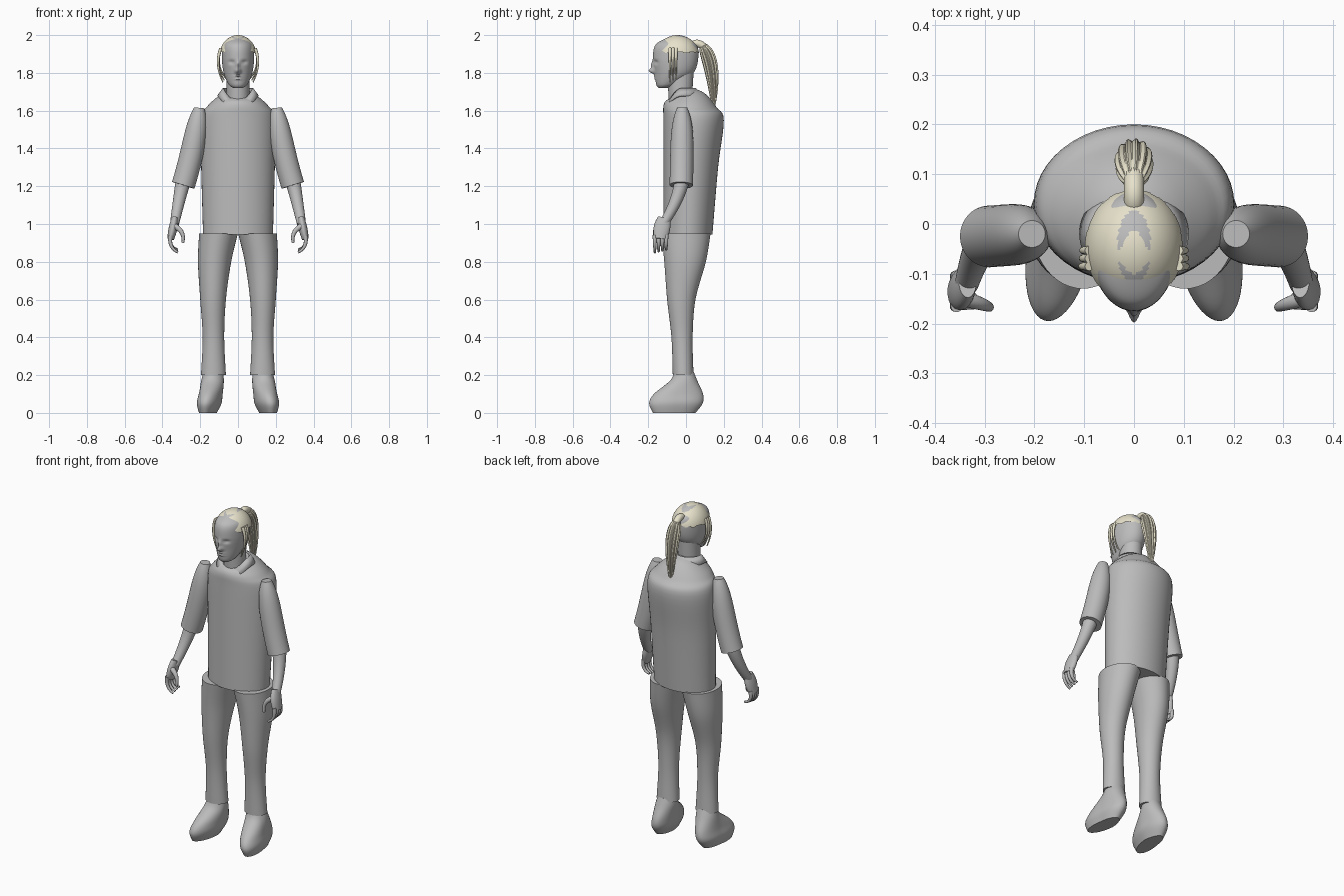
import bpy, bmesh, math
from mathutils import Vector

if "Cube" in bpy.data.objects:
    bpy.data.objects.remove(bpy.data.objects["Cube"])


def material(name, red, green, blue):
    mat = bpy.data.materials.new(name)
    mat.use_nodes = True
    mat.diffuse_color = (red, green, blue, 1)
    mat.node_tree.nodes["Principled BSDF"].inputs["Base Color"].default_value = mat.diffuse_color
    return mat


GREY = material("plain_grey", .5, .5, .5)
BLONDE = material("pale_blonde", .8, .76, .6)


def finish(name, bm, materials, mirror=False):
    bmesh.ops.recalc_face_normals(bm, faces=bm.faces[:])
    mesh = bpy.data.meshes.new(name)
    bm.to_mesh(mesh)
    bm.free()
    obj = bpy.data.objects.new(name, mesh)
    bpy.context.collection.objects.link(obj)
    for mat in materials:
        mesh.materials.append(mat)
    bpy.ops.object.select_all(action="DESELECT")
    obj.select_set(True)
    bpy.context.view_layer.objects.active = obj
    bpy.ops.object.shade_smooth_by_angle(angle=math.radians(40))
    if mirror:
        obj.modifiers.new("other_side", "MIRROR").use_mirror_merge = False
    return obj


def skin(name, loops, mat, mirror):
    """Join equal loops of points into a closed surface."""
    bm = bmesh.new()
    rows = [[bm.verts.new(point) for point in loop] for loop in loops]
    for low, high in zip(rows, rows[1:]):
        for i in range(len(low)):
            bm.faces.new((low[i - 1], low[i], high[i], high[i - 1]))
    bm.faces.new(rows[0])
    bm.faces.new(rows[-1])
    finish(name, bm, [mat], mirror)


def ring(z, width, front, back, x=0, tilt=0):
    return Vector((z, width, front, back, x, tilt))


def smooth(keys, steps):
    """Catmull-Rom samples through the key sections."""
    for i in range(len(keys) - 1):
        a, b, c, d = keys[max(i - 1, 0)], keys[i], keys[i + 1], keys[min(i + 2, len(keys) - 1)]
        for step in range(steps):
            t = step / steps
            yield b + ((c - a) * t + (2 * a - 5 * b + 4 * c - d) * t ** 2
                       + (3 * b - 3 * c + d - a) * t ** 3) / 2
    yield keys[-1]


def loft(name, *keys, mirror=False, shape=None, sides=48, steps=6):
    """Stack oval sections along z."""
    loops = []
    for z, width, front, back, x, tilt in smooth(keys, steps):
        loop = []
        for i in range(sides):
            angle = math.tau * i / sides
            dy = math.sin(angle) * (back - front) / 2
            point = Vector((x + math.cos(angle) * width / 2, (front + back) / 2 + dy, z + tilt * dy))
            if shape:
                shape(point)
            loop.append(point)
        loops.append(loop)
    skin(name, loops, GREY, mirror)


def tube(name, start, bend, end, radius, mat=GREY, mirror=True, flat=1, sides=16, ridges=0):
    """Sweep an oval along a bent path; radius is a rule over the path."""
    start, bend, end = Vector(start), Vector(bend), Vector(end)
    steps = 20
    loops = []
    for step in range(steps + 1):
        t = step / steps
        centre = start.lerp(bend, t).lerp(bend.lerp(end, t), t)
        along = (bend - start).lerp(end - bend, t).normalized()
        across = along.cross(Vector((1, 0, 0))).normalized()
        other = along.cross(across)
        loop = []
        for i in range(sides):
            angle = math.tau * i / sides
            r = radius(t) * (1 + .1 * math.sin(ridges * angle))
            loop.append(centre + r * (across * flat * math.cos(angle) + other * math.sin(angle)))
        loops.append(loop)
    skin(name, loops, mat, mirror)


def taper(start, end):
    return lambda t: start + (end - start) * t


# Shirt, with the neckline dipping at the front
loft("shirt",
     ring(z=.945, width=.37, front=-.12, back=.14),
     ring(z=1.3, width=.39, front=-.12, back=.17),
     ring(z=1.55, width=.4, front=-.12, back=.2),
     ring(z=1.62, width=.33, front=-.12, back=.16),
     ring(z=1.67, width=.22, front=-.11, back=.1, tilt=.2),
     ring(z=1.69, width=.13, front=-.09, back=.04, tilt=.4))

# Neck and open collar band
loft("neck",
     ring(z=1.64, width=.12, front=-.09, back=.03),
     ring(z=1.8, width=.12, front=-.1, back=.04))
bm = bmesh.new()
band = []
for step in range(41):
    angle = math.tau * (step / 40 - .25)
    dip = .07 * max(0, -math.sin(angle)) ** 2
    band.append([bm.verts.new((r * math.cos(angle), r * .9 * math.sin(angle) - .02, z - dip))
                 for r, z in ((.11, 1.68), (.08, 1.72))])
for one, two in zip(band, band[1:]):
    bm.faces.new((one[0], two[0], two[1], one[1]))
finish("collar", bm, [GREY]).modifiers.new("cloth", "SOLIDIFY").thickness = .008


# Head with nose, lips and eye sockets pushed out of the front
def face(point):
    def push(x, z, width, height, amount):
        if point.y < -.06:
            point.y -= amount * math.exp(-((abs(point.x) - x) / width) ** 2
                                         - ((point.z - z) / height) ** 2)
    push(x=0, z=1.81, width=.014, height=.014, amount=.03)
    push(x=0, z=1.84, width=.01, height=.02, amount=.014)
    push(x=.034, z=1.857, width=.016, height=.01, amount=-.01)
    for lip in (1.768, 1.782):
        push(x=0, z=lip, width=.02, height=.005, amount=.007)


loft("head",
     ring(z=1.72, width=.05, front=-.145, back=-.1),
     ring(z=1.74, width=.1, front=-.158, back=-.04),
     ring(z=1.8, width=.152, front=-.165, back=.04),
     ring(z=1.88, width=.17, front=-.175, back=.065),
     ring(z=1.95, width=.155, front=-.16, back=.055),
     ring(z=1.99, width=.06, front=-.09, back=-.01),
     shape=face, sides=112, steps=12)


# Hair cap with an uneven hairline and bare patches at the crown
def below_hairline(f):
    c = f.calc_center_median()
    forward = min(1, max(0, -c.y - .09) / .07)
    parting = max(0, 1 - abs(c.x) / .085)
    return c.z < 1.908 + .07 * forward * parting + .004 * math.sin(c.x * 200)


def in_oval(c, y, width, depth):
    return math.hypot(c.x / width, (c.y - y) / depth) < 1


bm = bmesh.new()
bmesh.ops.create_uvsphere(bm, u_segments=72, v_segments=56, radius=1)
bmesh.ops.scale(bm, vec=(.1, .117, .115), verts=bm.verts)
bmesh.ops.translate(bm, vec=(0, -.046, 1.885), verts=bm.verts)
bmesh.ops.delete(bm, geom=[f for f in bm.faces if below_hairline(f)], context="FACES")
for f in bm.faces:
    c = f.calc_center_median()
    patch = in_oval(c, y=-.047, width=.034, depth=.075)
    island = in_oval(c, y=-.058, width=.026, depth=.042)
    f.material_index = int(patch and not island and abs(c.y + .065) > .012)
finish("hair_cap", bm, [BLONDE, GREY])

# Ponytail with strand ridges, and loose locks beside the face
tube("hair_tie", (0, .04, 1.95), (0, .07, 1.97), (0, .11, 1.92), taper(.02, .02),
     mat=BLONDE, mirror=False)
tube("ponytail", (0, .08, 1.95), (0, .15, 1.88), (0, .145, 1.61),
     lambda t: .004 + .032 * math.sin(math.pi * t ** .75) ** .7,
     mat=BLONDE, mirror=False, sides=72, ridges=12)
for k in range(3):
    y = -.085 + .016 * k
    tube(f"hair_locks_{k}", (.09, y, 1.93), (.125, y, 1.85), (.08 - .008 * k, y, 1.75 + .01 * k),
         taper(.009, .003), mat=BLONDE)

# Sleeves and forearms
tube("sleeves", (.205, -.02, 1.615), (.225, -.02, 1.42), (.29, -.025, 1.205),
     lambda t: .062 - .035 * (1 - t) ** 5, sides=40)
tube("forearms", (.285, -.02, 1.25), (.31, -.03, 1.14), (.336, -.12, 1),
     taper(.042, .024), sides=24)

# Hands with curled fingers and thumbs
tube("palms", (.334, -.115, 1.03), (.342, -.13, .98), (.357, -.136, .92),
     lambda t: .018 + .005 * math.sin(math.pi * t), flat=1.9, sides=24)
for k, finger in enumerate(("index", "middle", "ring", "little")):
    y = -.165 + .02 * k
    tube(finger + "_fingers", (.356, y, .94), (.37, y, .875), (.318, y, .85 + .005 * k),
         taper(.012, .006))
tube("thumbs", (.34, -.15, .99), (.28, -.168, .965), (.292, -.168, .9), taper(.016, .007))

# Trouser legs
loft("trouser_legs",
     ring(z=.95, x=.103, width=.205, front=-.13, back=.13),
     ring(z=.8, x=.124, width=.176, front=-.115, back=.105),
     ring(z=.6, x=.132, width=.136, front=-.1, back=.05),
     ring(z=.4, x=.13, width=.114, front=-.077, back=.035),
     ring(z=.2, x=.13, width=.132, front=-.07, back=.04), mirror=True)


# Shoes, turned outward toward the toe
def splay(point):
    point.x += .14 * max(0, -point.y - .04)


loft("shoes",
     ring(z=.22, x=.13, width=.1, front=-.06, back=.04),
     ring(z=.17, x=.135, width=.12, front=-.085, back=.06),
     ring(z=.1, x=.143, width=.124, front=-.17, back=.09),
     ring(z=.05, x=.15, width=.126, front=-.195, back=.088),
     ring(z=0, x=.156, width=.09, front=-.175, back=.05), mirror=True, shape=splay)
